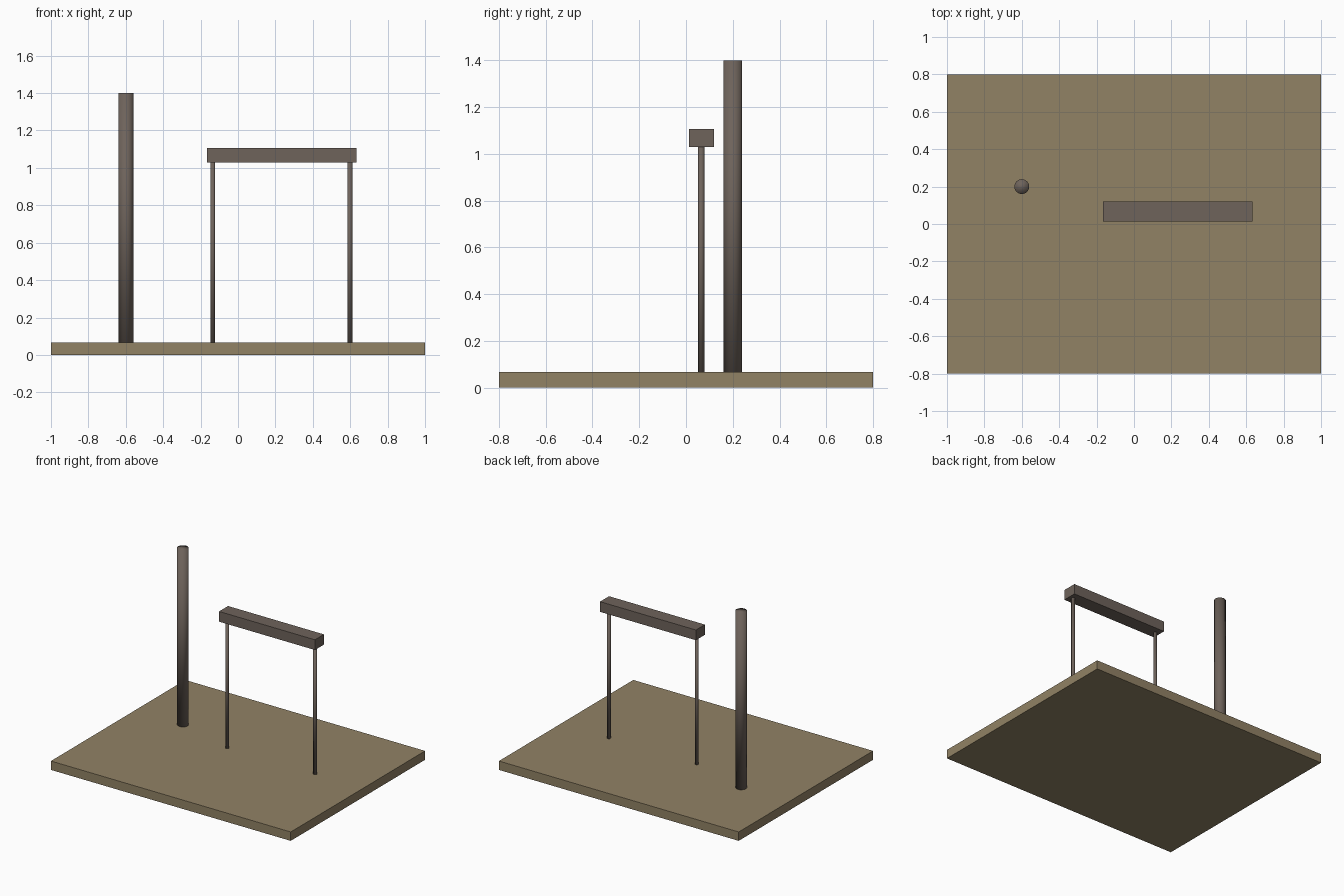
import bpy

if "Cube" in bpy.data.objects:
    bpy.data.objects.remove(bpy.data.objects["Cube"])


def material(name, rgb):
    m = bpy.data.materials.new(name)
    lin = [((c / 255 + 0.055) / 1.055) ** 2.4 for c in rgb]
    m.diffuse_color = (*lin, 1)
    m.use_nodes = True
    m.node_tree.nodes["Principled BSDF"].inputs["Base Color"].default_value = m.diffuse_color
    return m


earth = material("tan earth", (145, 130, 101))
wood = material("grey brown wood", (110, 99, 91))


def box(name, lo, hi, mat):
    centre = [(a + b) / 2 for a, b in zip(lo, hi)]
    bpy.ops.mesh.primitive_cube_add(size=1, location=centre)
    ob = bpy.context.object
    ob.name = name
    ob.scale = [b - a for a, b in zip(lo, hi)]
    bpy.ops.object.transform_apply(location=False, rotation=False, scale=True)
    ob.data.materials.append(mat)


def pole(name, x, y, radius, z0, z1):
    bpy.ops.mesh.primitive_cylinder_add(vertices=16, radius=radius, depth=z1 - z0,
                                        location=(x, y, (z0 + z1) / 2))
    ob = bpy.context.object
    ob.name = name
    ob.data.materials.append(wood)
    bpy.ops.object.shade_smooth()


# Ground slab
GROUND = 0.067
box("ground_slab", (-1, -0.8, 0), (1, 0.8, GROUND), earth)

# Tall free-standing post
pole("tall_post", -0.6, 0.2, 0.04, GROUND, 1.4)

# Crossbeam carried by two thin legs
box("crossbeam", (-0.167, 0.013, 1.03), (0.633, 0.12, 1.107), wood)
for side, x in (("left", -0.135), ("right", 0.598)):
    pole(side + "_leg", x, 0.065, 0.0133, GROUND, 1.03)
